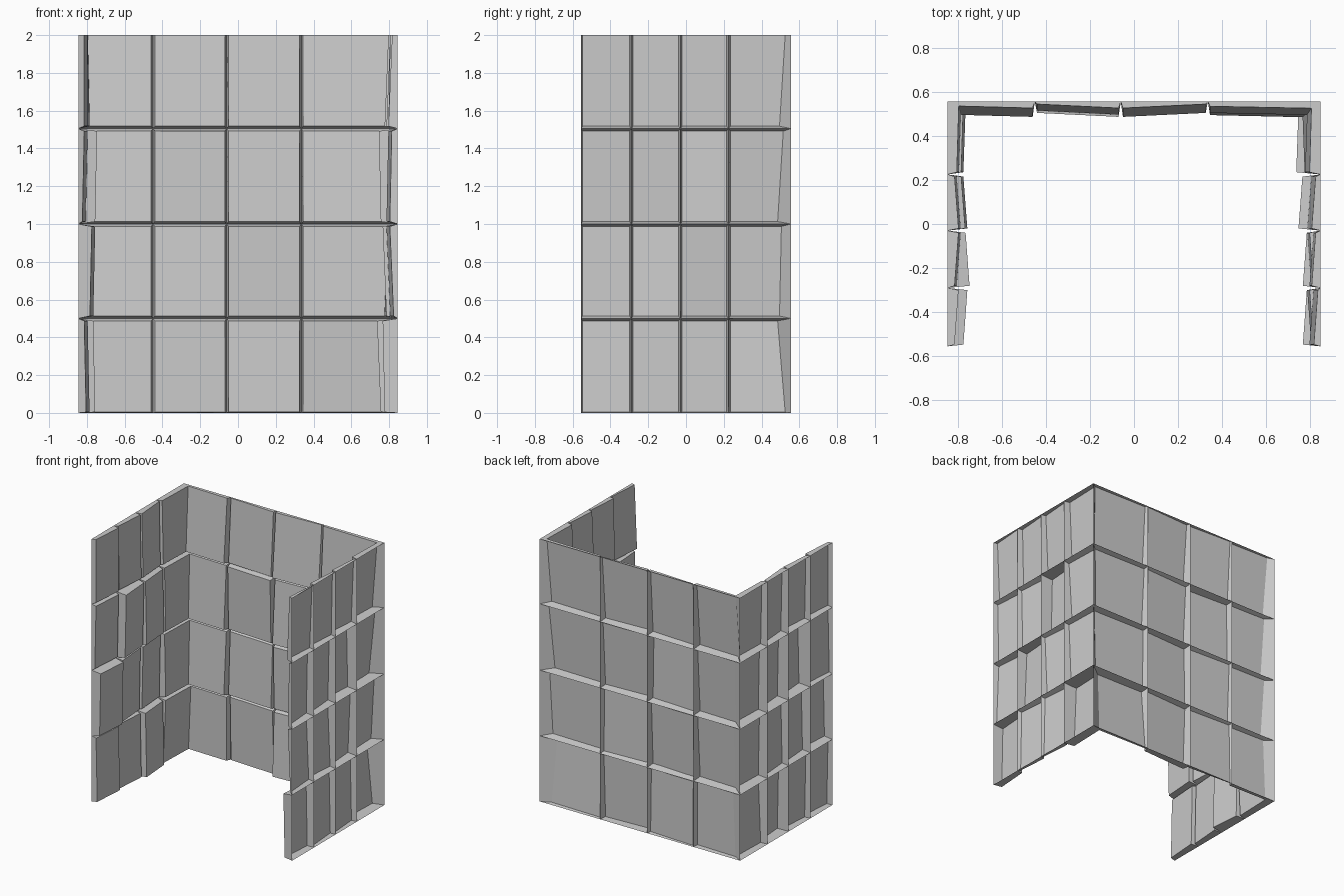
import bpy, bmesh

cube = bpy.data.objects.get("Cube")
if cube:
    bpy.data.objects.remove(cube)

X, Y = 0.845, 0.555          # outer half width and depth
ROWS = [0, 0.5, 1.0, 1.505, 2.0]
SIDE = [-Y, -0.29, -0.03, 0.225, Y]
BACK = [-X, -0.45, -0.06, 0.335, X]

# Panel depths in hundredths as (bottom, top); rows go upward,
# columns run front to back on the sides and right to left on the back
RIGHT_DEPTH = [[(5, 4), (5, 4), (8, 7), (6, 8)],
               [(7, 8), (5, 6), (4, 5), (8, 7)],
               [(3, 4), (8, 9), (8, 7), (8, 7)],
               [(4, 4), (5, 4), (5, 4), (6, 5)]]
LEFT_DEPTH = [[(6, 7), (3, 4), (3, 4), (8, 10)],
              [(3, 5), (5, 7), (6, 4), (7, 5)],
              [(5, 4), (5, 4), (8, 9), (8, 5)],
              [(4, 2), (4, 3), (5, 3), (6, 4)]]
BACK_DEPTH = [[(3, 3), (2, 3), (6, 4), (3, 7)],
              [(6, 3), (5, 3), (4, 5), (6, 5)],
              [(6, 3), (5, 6), (6, 3), (7, 4)],
              [(6, 2), (5, 2), (6, 2), (6, 3)]]

# Sideways lean of each panel: + is deeper at the column's end, - at its start
RIGHT_LEAN = ["++-+", "+--+", "+--+", "++-+"]
LEFT_LEAN = ["-++-", "+-++", "++-+", "----"]
BACK_LEAN = ["++-+"] * 4

stone = bpy.data.materials.new("pale_grey_stone")
stone.use_nodes = True
grey = (0.6, 0.6, 0.6, 1)
stone.diffuse_color = grey
shader = stone.node_tree.nodes["Principled BSDF"]
shader.inputs["Base Color"].default_value = grey
shader.inputs["Roughness"].default_value = 0.8


def build_wall(name, columns, depths, leans, place, ends, flip):
    """Grid of open-backed panels pushed inward; ends gives the inset at each wall end."""
    bm = bmesh.new()
    for r in range(4):
        z0, z1 = ROWS[r], ROWS[r + 1]
        low = 0.004 if r == 0 else 0.013
        high = 0 if r == 3 else 0.013
        for c in range(4):
            u0, u1 = columns[c], columns[c + 1]
            lean = 0.009 if leans[r][c] == "+" else -0.009
            rim = [(u0, z0), (u1, z0), (u1, z1), (u0, z1)]
            face = []
            for i, (u, z) in enumerate(rim):
                at_start, level = i in (0, 3), i // 2
                # mitred corners take the neighbouring panel's depth
                inset, mitred = 0.01, False
                if c == 0 and at_start:
                    inset, mitred = ends[0](r, level)
                elif c == 3 and not at_start:
                    inset, mitred = ends[1](r, level)
                d = depths[r][c][level] / 100
                if not mitred:
                    d += -lean if at_start else lean
                face.append((u + inset if at_start else u - inset,
                             z - high if level else z + low, d))
            outer = [bm.verts.new(place(u, z, 0)) for u, z in rim]
            inner = [bm.verts.new(place(*p)) for p in face]
            quads = [inner]
            for i in range(4):
                j = (i + 1) % 4
                quads.append([outer[i], outer[j], inner[j], inner[i]])
            for q in quads:
                bm.faces.new(q[::-1] if flip else q)
    bmesh.ops.remove_doubles(bm, verts=bm.verts, dist=0.0005)
    mesh = bpy.data.meshes.new(name)
    bm.to_mesh(mesh)
    bm.free()
    mesh.materials.append(stone)
    obj = bpy.data.objects.new(name, mesh)
    bpy.context.collection.objects.link(obj)


def free_end(row, level):
    return 0.008, False


def mitre(depths, column):
    return lambda row, level: (depths[row][column][level] / 100, True)


# Three walls meeting in mitred inner corners
build_wall("right_wall", SIDE, RIGHT_DEPTH, RIGHT_LEAN, lambda u, z, d: (d - X, u, z),
           (free_end, mitre(BACK_DEPTH, 0)), False)
build_wall("left_wall", SIDE, LEFT_DEPTH, LEFT_LEAN, lambda u, z, d: (X - d, u, z),
           (free_end, mitre(BACK_DEPTH, 3)), True)
build_wall("back_wall", BACK, BACK_DEPTH, BACK_LEAN, lambda u, z, d: (u, Y - d, z),
           (mitre(RIGHT_DEPTH, 3), mitre(LEFT_DEPTH, 3)), False)
